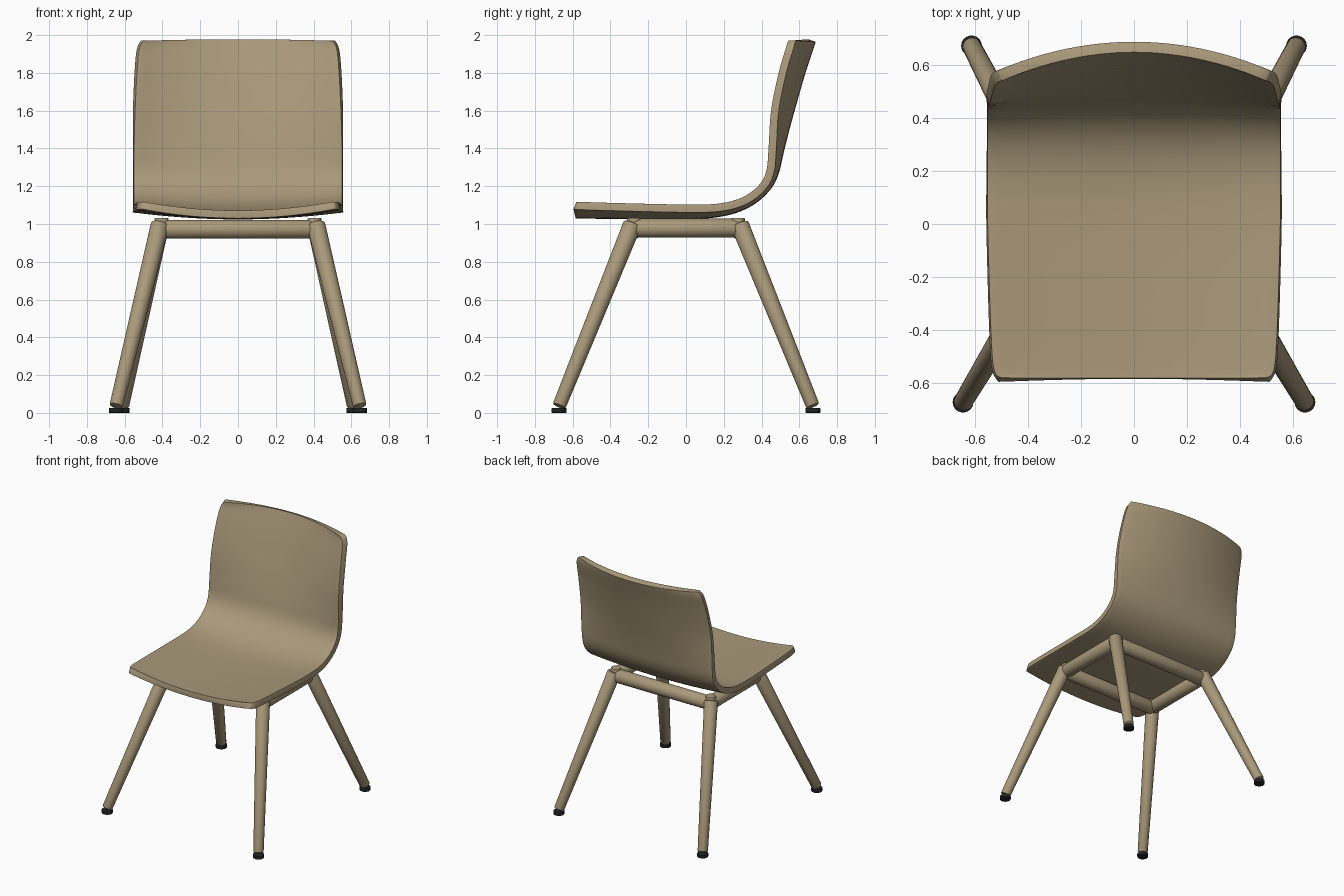
import bpy, bmesh, math
from mathutils import Vector

if "Cube" in bpy.data.objects:
    bpy.data.objects.remove(bpy.data.objects["Cube"])


def material(name, rgb):
    m = bpy.data.materials.new(name)
    m.diffuse_color = (*rgb, 1)
    m.use_nodes = True
    m.node_tree.nodes["Principled BSDF"].inputs["Base Color"].default_value = m.diffuse_color
    return m


TAN = material("warm tan", (0.40, 0.32, 0.195))
BLACK = material("black rubber", (0.018, 0.017, 0.018))


def finish(name, bm, mat, angle=40):
    bmesh.ops.recalc_face_normals(bm, faces=bm.faces)
    me = bpy.data.meshes.new(name)
    bm.to_mesh(me)
    bm.free()
    me.materials.append(mat)
    ob = bpy.data.objects.new(name, me)
    bpy.context.collection.objects.link(ob)
    bpy.ops.object.select_all(action='DESELECT')
    ob.select_set(True)
    bpy.context.view_layer.objects.active = ob
    bpy.ops.object.shade_smooth_by_angle(angle=math.radians(angle))
    return ob


def rod(name, a, b, ra, rb, mat=TAN, bevel=0.008):
    """Tapered round bar from a to b."""
    a, b = Vector(a), Vector(b)
    bm = bmesh.new()
    bmesh.ops.create_cone(bm, cap_ends=True, segments=28, radius1=ra,
                          radius2=rb, depth=(b - a).length)
    rims = [e for e in bm.edges if any(len(f.verts) > 4 for f in e.link_faces)]
    bmesh.ops.bevel(bm, geom=rims, offset=bevel, segments=2, profile=0.5, affect='EDGES')
    bmesh.ops.rotate(bm, verts=bm.verts,
                     matrix=Vector((0, 0, 1)).rotation_difference(b - a).to_matrix())
    bmesh.ops.translate(bm, verts=bm.verts, vec=(a + b) / 2)
    return finish(name, bm, mat)


def spline(p, steps):
    """Catmull-Rom through the rows of p."""
    out = []
    for i in range(len(p) - 1):
        p0, p1, p2, p3 = p[max(i - 1, 0)], p[i], p[i + 1], p[min(i + 2, len(p) - 1)]
        for s in range(steps):
            t = s / steps
            out.append([0.5 * (2 * b + (c - a) * t + (2 * a - 5 * b + 4 * c - d) * t * t
                               + (3 * b - a - 3 * c + d) * t ** 3)
                        for a, b, c, d in zip(p0, p1, p2, p3)])
    return out + [list(p[-1])]


# Shell rows: side-edge y, z, half width, depth of the hollow at the centre
ROWS = [
    (-0.58, 1.118, 0.500, 0.046), (-0.55, 1.117, 0.528, 0.046),
    (-0.40, 1.112, 0.540, 0.043), (0.00, 1.103, 0.552, 0.036),
    (0.18, 1.109, 0.552, 0.028), (0.30, 1.142, 0.552, 0.022),
    (0.385, 1.205, 0.552, 0.020), (0.425, 1.28, 0.552, 0.025),
    (0.437, 1.40, 0.551, 0.042), (0.450, 1.60, 0.545, 0.080),
    (0.490, 1.80, 0.535, 0.100), (0.528, 1.93, 0.522, 0.110),
    (0.541, 1.97, 0.495, 0.113),
]
rows = spline(ROWS, 4)
N = 28
bm = bmesh.new()
grid = []
for i, (y, z, w, sag) in enumerate(rows):
    q, r = rows[max(i - 1, 0)], rows[min(i + 1, len(rows) - 1)]
    ty, tz = r[0] - q[0], r[1] - q[1]
    ln = math.hypot(ty, tz)
    ny, nz = tz / ln, -ty / ln            # outward: down under seat, back behind
    lift = 0.045 * max(0, (z - 1.5) / 0.47) ** 2   # arched top edge
    line = []
    for j in range(N + 1):
        u = 2 * j / N - 1
        d = 1 - u * u
        line.append(bm.verts.new((u * w, y + ny * sag * d,
                                  z + (nz * sag + lift) * d)))
    grid.append(line)
for a, b in zip(grid, grid[1:]):
    for j in range(N):
        bm.faces.new((a[j], a[j + 1], b[j + 1], b[j]))
shell = finish("seat_shell", bm, TAN, 60)
# Thicken away from the sitter, then round the rim
up = shell.data.polygons[len(shell.data.polygons) // 5].normal.z > 0
sol = shell.modifiers.new("thickness", 'SOLIDIFY')
sol.thickness = 0.042
sol.offset = -1 if up else 1
sol.use_even_offset = True
bev = shell.modifiers.new("rim", 'BEVEL')
bev.width = 0.014
bev.segments = 3
bev.limit_method = 'ANGLE'
bev.angle_limit = math.radians(50)

# Legs, rubber feet and mounts
for sy, side, fx in ((-1, "front", 0.645), (1, "back", 0.613)):
    for sx, hand in ((-1, "left"), (1, "right")):
        foot = Vector((sx * fx, sy * 0.672, 0.035))
        top = Vector((sx * 0.412, sy * 0.283, 1.0))
        rod(f"{side}_{hand}_leg", foot, top, 0.036, 0.049)
        rod(f"{side}_{hand}_foot", (foot.x, foot.y, 0), (foot.x, foot.y, 0.026),
            0.039, 0.039, BLACK, 0.003)
        rod(f"{side}_{hand}_mount", (sx * 0.405, sy * 0.275, 0.98),
            (sx * 0.405, sy * 0.275, 1.032), 0.038, 0.036, TAN, 0.004)

# Rails joining the leg tops
for s, a, b in ((-1, "front", "left"), (1, "back", "right")):
    rod(f"{a}_rail", (-0.40, s * 0.275, 0.972), (0.40, s * 0.275, 0.972), 0.05, 0.05)
    rod(f"{b}_rail", (s * 0.405, -0.28, 0.978), (s * 0.405, 0.28, 0.978), 0.05, 0.05)
